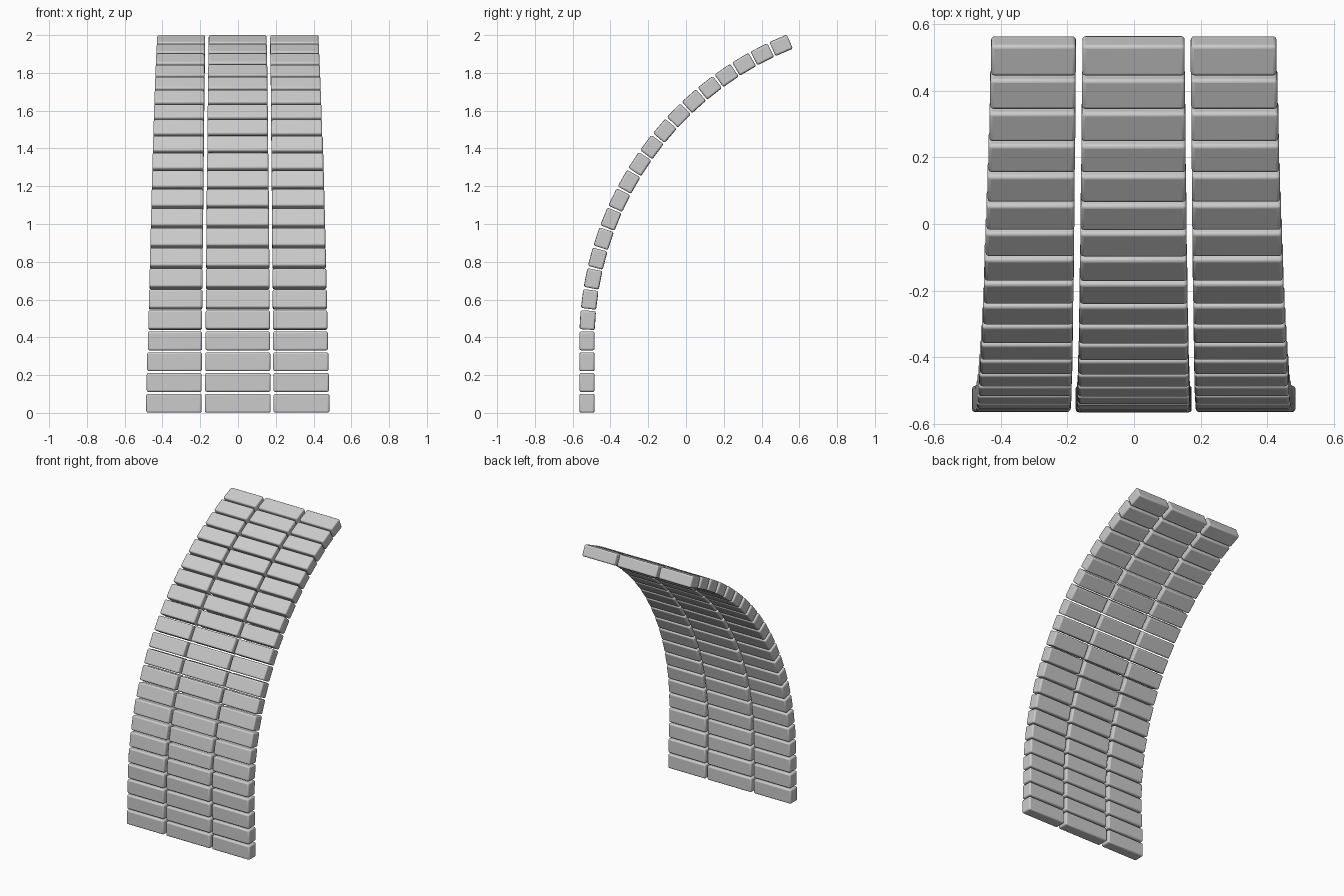
import bpy, bmesh, math
from mathutils import Matrix

if "Cube" in bpy.data.objects:
    bpy.data.objects.remove(bpy.data.objects["Cube"])

ROWS, STRAIGHT = 22, 4              # first rows stand upright, the rest follow an arc
RADIUS, SWEEP = 1.705, math.radians(66.6)
FRONT_Y, FIRST_Z, PITCH = -0.524, 0.051, 0.11
HEIGHT = 0.1


def row_pose(i):
    """Centre (y, z) and lean of row i along the curved profile."""
    k = i - (STRAIGHT - 1)
    if k <= 0:
        return FRONT_Y, FIRST_Z + PITCH * i, 0.0
    a = SWEEP * k / (ROWS - STRAIGHT)
    z0 = FIRST_Z + PITCH * (STRAIGHT - 1)
    return FRONT_Y + RADIUS * (1 - math.cos(a)), z0 + RADIUS * math.sin(a), a


def block_column(name, bottom, top, depth):
    """Column of bricks whose x range tapers from bottom to top."""
    bm = bmesh.new()
    for i in range(ROWS):
        t = i / (ROWS - 1)
        x0, x1 = (b + (e - b) * t for b, e in zip(bottom, top))
        y, z, lean = row_pose(i)
        m = (Matrix.Translation(((x0 + x1) / 2, y, z))
             @ Matrix.Rotation(-lean, 4, 'X')
             @ Matrix.Diagonal((x1 - x0, depth, HEIGHT, 1)))
        bmesh.ops.create_cube(bm, size=1, matrix=m)
    mesh = bpy.data.meshes.new(name)
    bm.to_mesh(mesh)
    bm.free()
    obj = bpy.data.objects.new(name, mesh)
    bpy.context.collection.objects.link(obj)
    # Softened brick edges
    bev = obj.modifiers.new("soft_edges", 'BEVEL')
    bev.width = 0.01
    bev.segments = 3
    bpy.ops.object.select_all(action='DESELECT')
    bpy.context.view_layer.objects.active = obj
    obj.select_set(True)
    bpy.ops.object.shade_smooth_by_angle(angle=math.radians(35))


# Three columns of bricks: left, centre, right
block_column("left_blocks", (-0.486, -0.193), (-0.428, -0.174), 0.079)
block_column("centre_blocks", (-0.175, 0.173), (-0.155, 0.152), 0.081)
block_column("right_blocks", (0.188, 0.484), (0.170, 0.427), 0.079)
